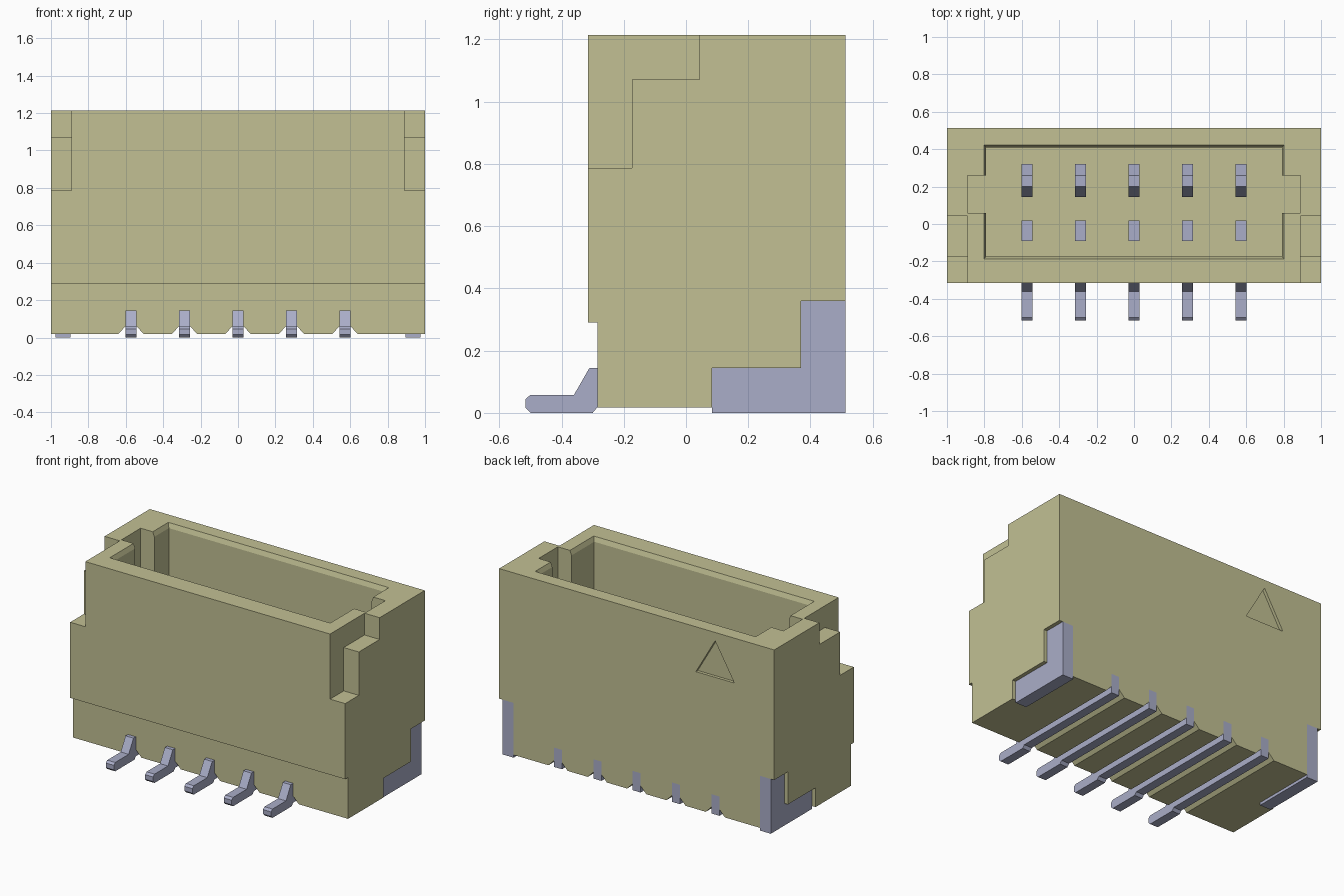
import bpy, bmesh
from mathutils import Vector

cube = bpy.data.objects.get("Cube")
if cube:
    bpy.data.objects.remove(cube, do_unlink=True)


def material(name, rgb):
    m = bpy.data.materials.new(name)
    m.use_nodes = True
    m.diffuse_color = (*rgb, 1)
    m.node_tree.nodes["Principled BSDF"].inputs["Base Color"].default_value = (*rgb, 1)
    return m


plastic = material("beige plastic", (0.54, 0.53, 0.295))
metal = material("tinned metal", (0.40, 0.42, 0.58))


def loft(name, lower, upper, mat=None):
    """Closed solid between two matching outlines."""
    bm = bmesh.new()
    a = [bm.verts.new(p) for p in lower]
    b = [bm.verts.new(p) for p in upper]
    bm.faces.new(a)
    bm.faces.new(b)
    n = len(a)
    for i in range(n):
        j = (i + 1) % n
        bm.faces.new((a[i], a[j], b[j], b[i]))
    bmesh.ops.recalc_face_normals(bm, faces=bm.faces)
    me = bpy.data.meshes.new(name)
    bm.to_mesh(me)
    bm.free()
    ob = bpy.data.objects.new(name, me)
    bpy.context.collection.objects.link(ob)
    if mat:
        me.materials.append(mat)
    return ob


def prism(name, pts, axis, lo, hi, mat=None):
    """Extrude a 2D outline along x (y,z points), y (x,z) or z (x,y)."""
    def place(p, t):
        q = list(p)
        q.insert("xyz".index(axis), t)
        return Vector(q)
    return loft(name, [place(p, lo) for p in pts], [place(p, hi) for p in pts], mat)


def rect(x0, y0, x1, y1):
    return [(x0, y0), (x1, y0), (x1, y1), (x0, y1)]


def cut(target, cutter):
    mod = target.modifiers.new("cut", "BOOLEAN")
    mod.operation = "DIFFERENCE"
    mod.solver = "EXACT"
    mod.object = cutter
    bpy.context.view_layer.objects.active = target
    bpy.ops.object.modifier_apply(modifier=mod.name)
    bpy.data.objects.remove(cutter, do_unlink=True)


TOP, BACK, FLOOR = 1.215, 0.512, 0.36
PIN_X = [i * 0.286 for i in range(-2, 3)]

# Housing block with a stepped-back lower front
housing = prism("housing", [(-0.315, 0.29), (-0.285, 0.29), (-0.285, 0.018),
                            (BACK, 0.018), (BACK, TOP), (-0.315, TOP)],
                "x", -1, 1, plastic)

# Mating cavity with a keyway slot at each end
cut(housing, prism("cavity", [
    (-0.79, -0.175), (0.79, -0.175), (0.79, 0.06), (0.89, 0.06), (0.89, 0.26),
    (0.79, 0.26), (0.79, 0.41), (-0.79, 0.41), (-0.79, 0.26), (-0.89, 0.26),
    (-0.89, 0.06), (-0.79, 0.06)], "z", FLOOR, 1.4))

# Bevelled lead-in around the cavity mouth
rim = [[(x, y, z) for x, y in rect(-0.79 - d, -0.175 - d, 0.79 + d, 0.41 + d)]
       for d, z in ((-0.012, 1.155), (0.024, 1.245))]
cut(housing, loft("lead_in", *rim))

# Stepped notches in the front top corners
step = [(-0.5, 0.787), (-0.173, 0.787), (-0.173, 1.072), (0.043, 1.072),
        (0.043, 1.4), (-0.5, 1.4)]
# L-shaped solder tab outline
tab = [(0.083, 0), (BACK, 0), (BACK, 0.36), (0.37, 0.36), (0.37, 0.145), (0.083, 0.145)]
tab_cut = [(y + (0.1 if y == BACK else 0), z - (0.1 if z == 0 else 0)) for y, z in tab]
for side in (-1, 1):
    cut(housing, prism("notch", step, "x", side * 0.89, side * 1.2))
    cut(housing, prism("tab_recess", tab_cut, "x", side * 0.895, side * 1.2))

# Flared grooves for the leads along the underside
for x in PIN_X:
    groove = [(-0.087, 0), (0.087, 0), (0.029, 0.06), (0.029, 0.145),
              (-0.029, 0.145), (-0.029, 0.06)]
    cut(housing, prism("groove", [(x + u, z) for u, z in groove], "y", -0.6, 0.7))

# Engraved triangle marking the first position
cut(housing, prism("marker", [(-0.43, 0.92), (-0.71, 0.92), (-0.57, 1.16)],
                   "y", BACK - 0.02, 0.7))

# Solder tabs at both ends
for side, label in ((1, "left"), (-1, "right")):
    prism(label + "_solder_tab", tab, "x", side * 0.895, side * 0.975, metal)

# Contacts: outside foot, lead under the housing, post and sprung blade inside
contact = [(-0.515, 0.015), (-0.515, 0.045), (-0.50, 0.058), (-0.36, 0.058),
           (-0.31, 0.145), (-0.09, 0.145), (-0.09, 0.74), (0.02, 0.74),
           (0.02, 0.145), (0.20, 0.145), (0.20, 0.45), (0.145, 0.64),
           (0.20, 0.80), (0.26, 0.80), (0.32, 0.70), (0.30, 0.50),
           (0.30, 0.145), (BACK, 0.145), (BACK, 0.018), (-0.285, 0.018),
           (-0.30, 0), (-0.50, 0)]
for i, x in enumerate(PIN_X):
    prism(f"contact_{i + 1}", contact, "x", x - 0.029, x + 0.029, metal)
